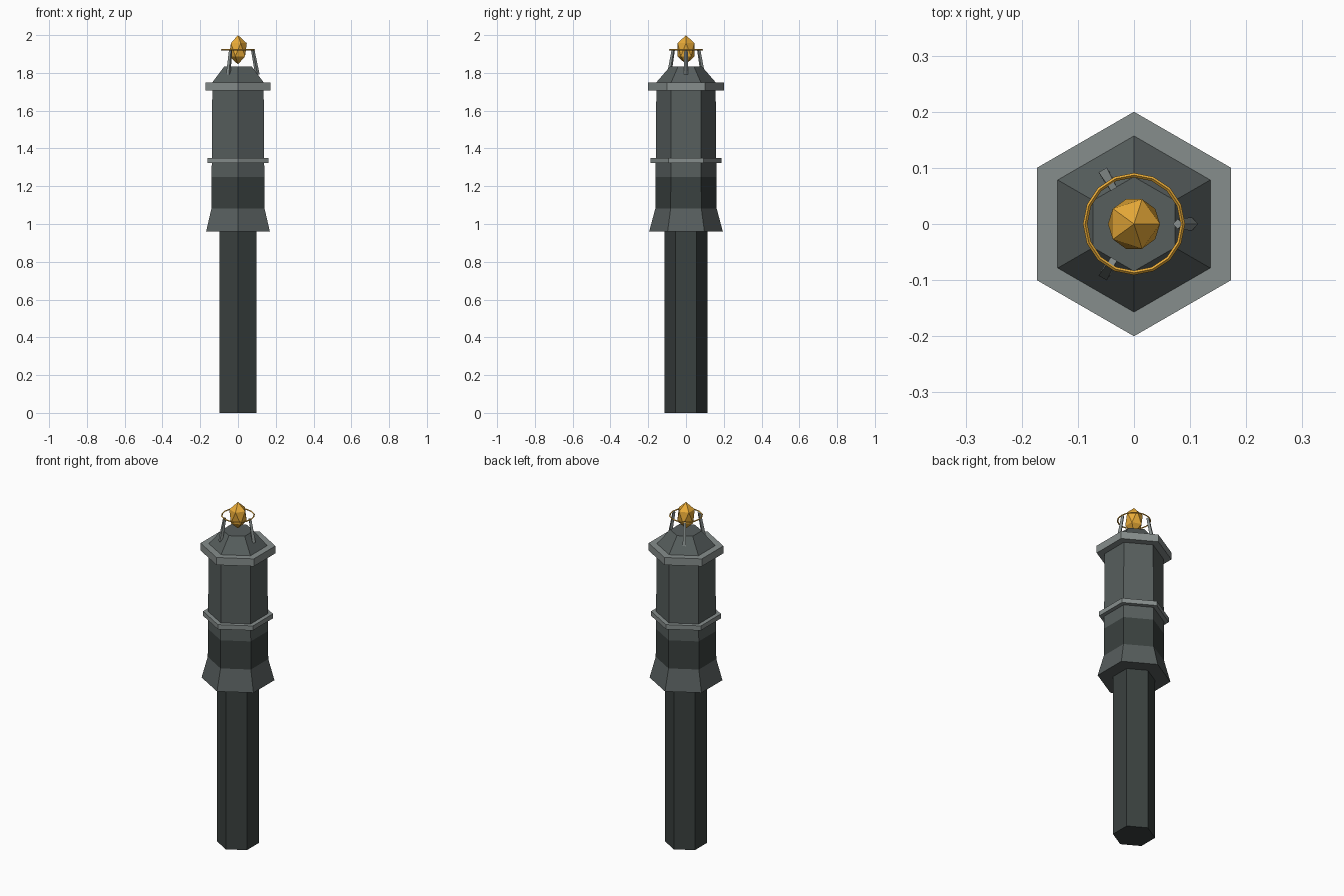
import bpy, bmesh, math
from mathutils import Vector

if "Cube" in bpy.data.objects:
    bpy.data.objects.remove(bpy.data.objects["Cube"])


def material(name, color):
    m = bpy.data.materials.new(name)
    m.diffuse_color = (*color, 1)
    m.use_nodes = True
    m.node_tree.nodes["Principled BSDF"].inputs["Base Color"].default_value = m.diffuse_color
    return m


DARK = material("dark_grip", (0.042, 0.052, 0.050))
STEEL = material("steel", (0.095, 0.112, 0.110))
LIGHT = material("light_steel", (0.24, 0.27, 0.265))
GOLD = material("gold", (0.82, 0.41, 0.04))


def finish(name, bm, mat):
    bmesh.ops.recalc_face_normals(bm, faces=bm.faces)
    me = bpy.data.meshes.new(name)
    bm.to_mesh(me)
    bm.free()
    me.materials.append(mat)
    ob = bpy.data.objects.new(name, me)
    bpy.context.collection.objects.link(ob)
    return ob


def turned(name, profile, mat, sides=6, start=math.pi / 2, closed=False):
    """Sweep (radius, z) points round z; capped at the ends, or closed into a ring."""
    bm = bmesh.new()
    rings = [[bm.verts.new((r * math.cos(start + k * math.tau / sides),
                            r * math.sin(start + k * math.tau / sides), z))
              for k in range(sides)] for r, z in profile]
    pairs = list(zip(rings, rings[1:]))
    if closed:
        pairs.append((rings[-1], rings[0]))
    else:
        bm.faces.new(rings[0])
        bm.faces.new(rings[-1])
    for a, b in pairs:
        for k in range(sides):
            n = (k + 1) % sides
            bm.faces.new((a[k], a[n], b[n], b[k]))
    return finish(name, bm, mat)


# Hexagonal handle and body, bottom to top
turned("shaft", [(0.113, 0), (0.113, 0.96)], DARK)
turned("flared_base", [(0.195, 0.96), (0.162, 1.083)], STEEL)
turned("dark_band", [(0.162, 1.083), (0.161, 1.248)], DARK)
turned("body", [(0.161, 1.248), (0.157, 1.706)], STEEL)
turned("middle_collar", [(0.187, 1.323), (0.187, 1.35)], LIGHT)
turned("top_collar", [(0.2, 1.706), (0.2, 1.75)], LIGHT)
turned("roof", [(0.157, 1.75), (0.084, 1.834)], STEEL)

# Three leaning prongs holding the ring
for i in range(3):
    a = i * math.tau / 3
    out = Vector((math.cos(a), math.sin(a), 0))
    foot = out * 0.103 + Vector((0, 0, 1.79))
    tip = out * 0.078 + Vector((0, 0, 1.922))
    prong = turned(f"prong_{i + 1}", [(0.012, 0), (0.009, (tip - foot).length)], LIGHT,
                   sides=4, start=0 if i == 0 else a + math.pi / 4)
    prong.location = foot
    prong.rotation_mode = 'QUATERNION'
    prong.rotation_quaternion = Vector((0, 0, 1)).rotation_difference(tip - foot)

# Thin gold ring
turned("ring", [(0.087 + 0.004 * math.cos(k * math.tau / 4), 1.922 + 0.004 * math.sin(k * math.tau / 4))
                for k in range(4)], GOLD, sides=16, closed=True)

# Stretched faceted crystal
bm = bmesh.new()
bmesh.ops.create_icosphere(bm, subdivisions=1, radius=0.052)
bmesh.ops.scale(bm, vec=(1, 1, 1.49), verts=bm.verts)
bmesh.ops.translate(bm, vec=(0, 0, 1.9225), verts=bm.verts)
finish("crystal", bm, GOLD)
